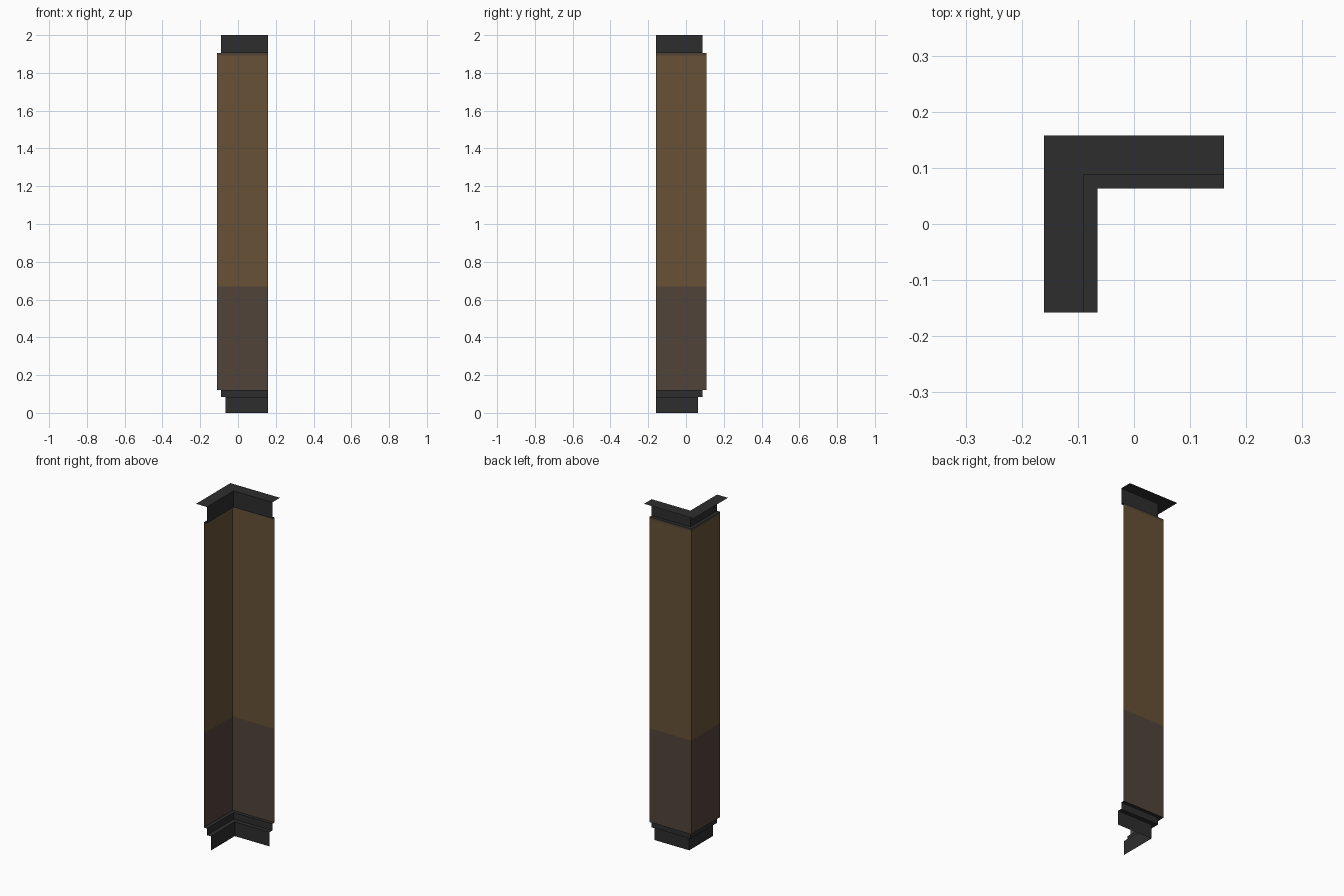
import bpy, bmesh

if "Cube" in bpy.data.objects:
    bpy.data.objects.remove(bpy.data.objects["Cube"])

END_X, END_Y = 0.16, 0.158      # free ends of the two wings


def material(name, rgb):
    m = bpy.data.materials.new(name)
    m.diffuse_color = (*rgb, 1)
    m.use_nodes = True
    m.node_tree.nodes["Principled BSDF"].inputs["Base Color"].default_value = m.diffuse_color
    return m


charcoal = material("charcoal trim", (0.027, 0.027, 0.028))
tan = material("tan panel", (0.136, 0.083, 0.037))
brown = material("dark brown panel", (0.083, 0.057, 0.042))


def corner_strip(name, profile, mat):
    """Sweep an (outward offset, height) profile along the mitred L corner."""
    bm = bmesh.new()
    rows = []
    for d, z in profile:
        path = [(-d, -END_Y), (-d, d - 0.002), (END_X, d - 0.002)]
        rows.append([bm.verts.new((x, y, z)) for x, y in path])
    for lo, hi in zip(rows, rows[1:]):
        for i in range(2):
            bm.faces.new((lo[i], lo[i + 1], hi[i + 1], hi[i]))
    mesh = bpy.data.meshes.new(name)
    bm.to_mesh(mesh)
    bm.free()
    mesh.materials.append(mat)
    obj = bpy.data.objects.new(name, mesh)
    bpy.context.collection.objects.link(obj)
    return obj


# Stepped skirting at the foot, including both ledges
corner_strip("skirting", [(0.065, 0), (0.065, 0.083), (0.09, 0.083),
                          (0.09, 0.122), (0.11, 0.122)], charcoal)
# Wall panels
corner_strip("lower_panel", [(0.11, 0.122), (0.11, 0.67)], brown)
corner_strip("upper_panel", [(0.11, 0.67), (0.11, 1.892)], tan)
corner_strip("panel_top_edge", [(0.11, 1.892), (0.11, 1.905)], brown)
# Top trim with its flat cap plate reaching outward
corner_strip("top_trim", [(0.11, 1.905), (0.09, 1.905), (0.09, 2.0),
                          (0.16, 2.0)], charcoal)
